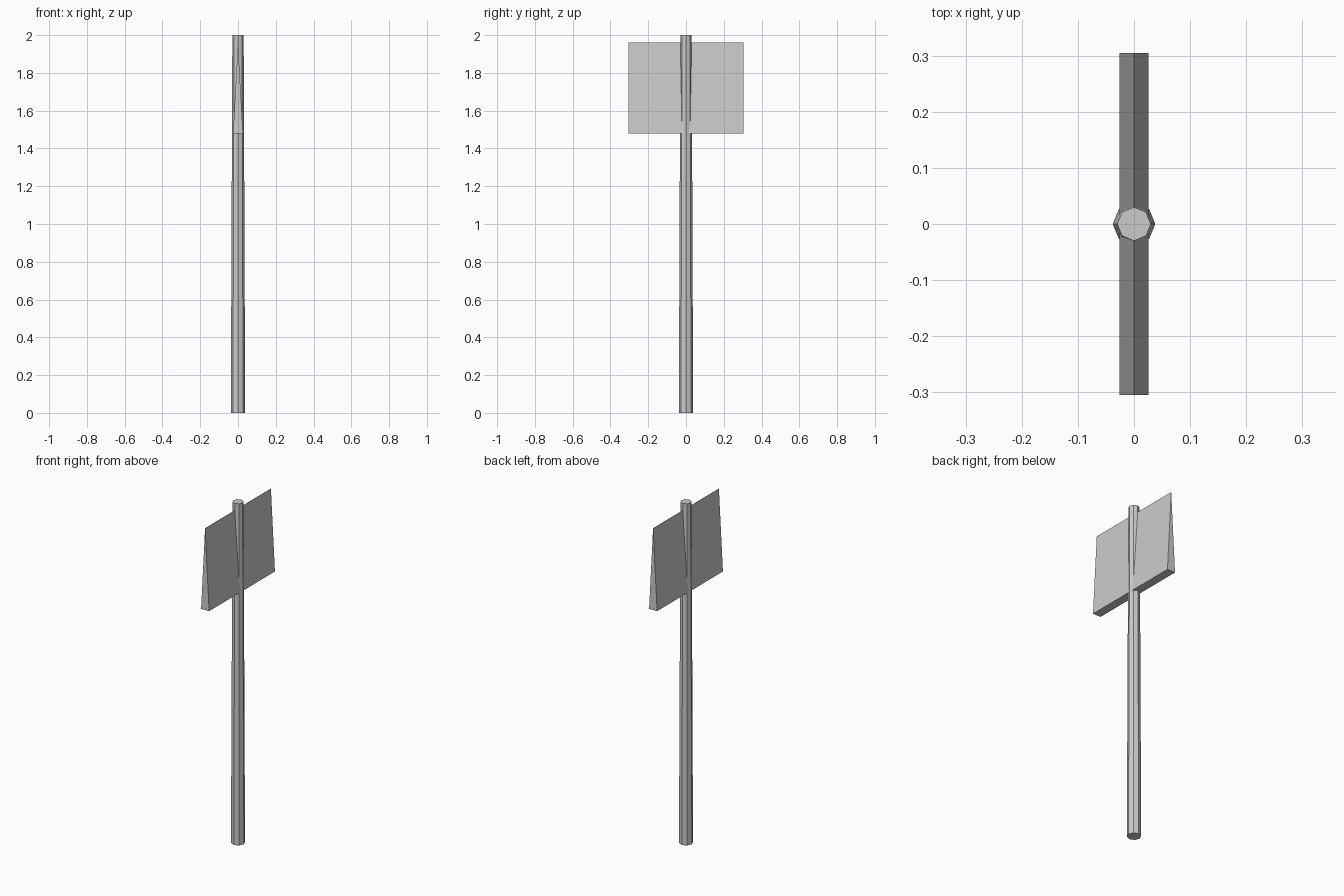
import bpy, bmesh
from math import pi

if "Cube" in bpy.data.objects:
    bpy.data.objects.remove(bpy.data.objects["Cube"])

# tapered octagonal pole, corners on the axes
bpy.ops.mesh.primitive_cone_add(vertices=8, radius1=0.038, radius2=0.030, depth=2.0, location=(0, 0, 1.0))
bpy.context.object.name = "pole"

# wedge-shaped sign board: triangular profile extruded along y
HALF_LENGTH, HALF_WIDTH, LOW, HIGH = 0.305, 0.026, 1.48, 1.96
bm = bmesh.new()
profile = [(-HALF_WIDTH, LOW), (HALF_WIDTH, LOW), (0, HIGH)]
face = bm.faces.new([bm.verts.new((x, -HALF_LENGTH, z)) for x, z in profile])
ext = bmesh.ops.extrude_face_region(bm, geom=[face], use_keep_orig=True)
new_verts = [g for g in ext["geom"] if isinstance(g, bmesh.types.BMVert)]
bmesh.ops.translate(bm, verts=new_verts, vec=(0, 2 * HALF_LENGTH, 0))
bmesh.ops.recalc_face_normals(bm, faces=bm.faces)
mesh = bpy.data.meshes.new("sign_board")
bm.to_mesh(mesh)
bm.free()
board = bpy.data.objects.new("sign_board", mesh)
bpy.context.collection.objects.link(board)
